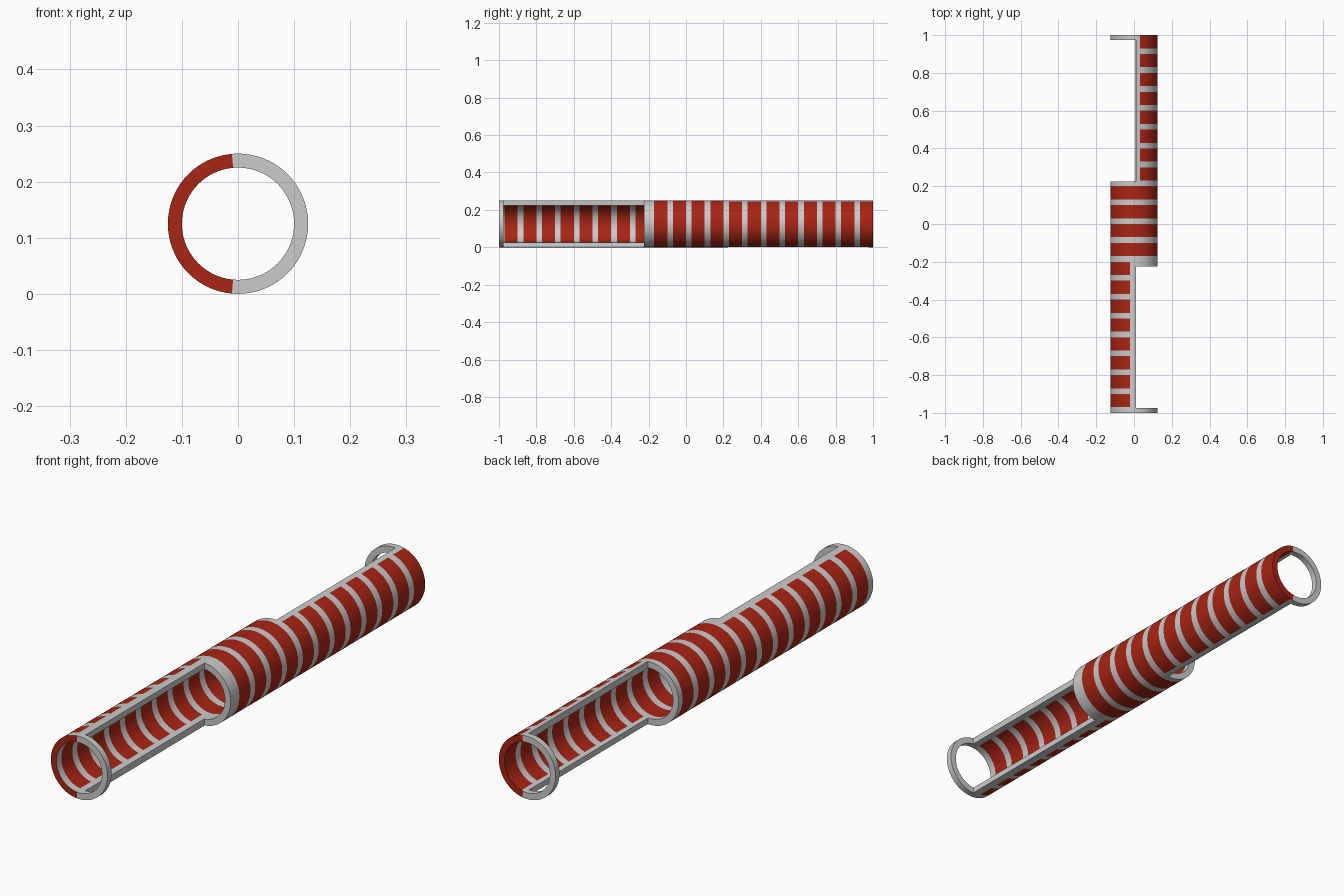
import bpy, bmesh, math

if "Cube" in bpy.data.objects:
    bpy.data.objects.remove(bpy.data.objects["Cube"])

R_OUT, R_IN, CZ = 0.125, 0.1, 0.125   # tube radii and axis height
SEG = 72
COLLAR, RING = 0.225, 0.975           # middle collar half length, end ring start


def material(name, rgb):
    m = bpy.data.materials.new(name)
    m.diffuse_color = (*rgb, 1)
    m.use_nodes = True
    m.node_tree.nodes["Principled BSDF"].inputs["Base Color"].default_value = m.diffuse_color
    return m


grey = material("light_grey", (0.6, 0.6, 0.6))
red = material("dark_red", (0.40, 0.018, 0.006))

# stations along the tube: stripe edges, collar ends and ring edges
ys = {-COLLAR, COLLAR, -RING, RING, 1.0}
for n in range(-10, 10):
    ys |= {round(0.1 * n, 3), round(0.1 * n + 0.03, 3)}
ys = sorted(ys)


def side(i):
    """Angle of a segment from the vertical plane, + towards +x."""
    return math.degrees(math.asin(math.sin(math.radians((i + 0.5) * 360 / SEG))))


def solid(i, j):
    """True where the tube wall exists."""
    if j < 0 or j >= len(ys) - 1:
        return False
    y = (ys[j] + ys[j + 1]) / 2
    if abs(y) < COLLAR or abs(y) > RING:
        return True
    return side(i) < 5 if y < 0 else side(i) > 5


def colour(i, j):
    """Red stripes on the half shells and the collar."""
    y = (ys[j] + ys[j + 1]) / 2
    if (y * 10) % 1 < 0.3:
        return 0
    if y < -0.2:
        return int(side(i) < -10)
    if y > 0.2:
        return int(side(i) > 15)
    return 1


bm = bmesh.new()
cache = {}


def vert(i, j, r):
    key = (i % SEG, j, r)
    if key not in cache:
        t = 2 * math.pi * (i % SEG) / SEG
        cache[key] = bm.verts.new((r * math.sin(t), ys[j], CZ + r * math.cos(t)))
    return cache[key]


def face(corners, mat):
    f = bm.faces.new([vert(*c) for c in corners])
    f.material_index = mat


last = len(ys) - 2
for j in range(last + 1):
    for i in range(SEG):
        if not solid(i, j):
            continue
        c = colour(i, j)
        # outer and inner skins
        for r in (R_OUT, R_IN):
            face([(i, j, r), (i + 1, j, r), (i + 1, j + 1, r), (i, j + 1, r)], c)
        # end faces: the striped half of each tube end is red
        for nj, k in ((j - 1, j), (j + 1, j + 1)):
            if not solid(i, nj):
                cap = int((k == 0 and side(i) < -5) or (k == last + 1 and side(i) > 10))
                face([(i, k, R_OUT), (i + 1, k, R_OUT), (i + 1, k, R_IN), (i, k, R_IN)], cap)
        # long cut edges
        for ni, k in ((i - 1, i), (i + 1, i + 1)):
            if not solid(ni, j):
                face([(k, j, R_OUT), (k, j + 1, R_OUT), (k, j + 1, R_IN), (k, j, R_IN)], 0)

bmesh.ops.recalc_face_normals(bm, faces=bm.faces)
mesh = bpy.data.meshes.new("striped_tube")
bm.to_mesh(mesh)
bm.free()
mesh.materials.append(grey)
mesh.materials.append(red)
tube = bpy.data.objects.new("striped_tube", mesh)
bpy.context.collection.objects.link(tube)
